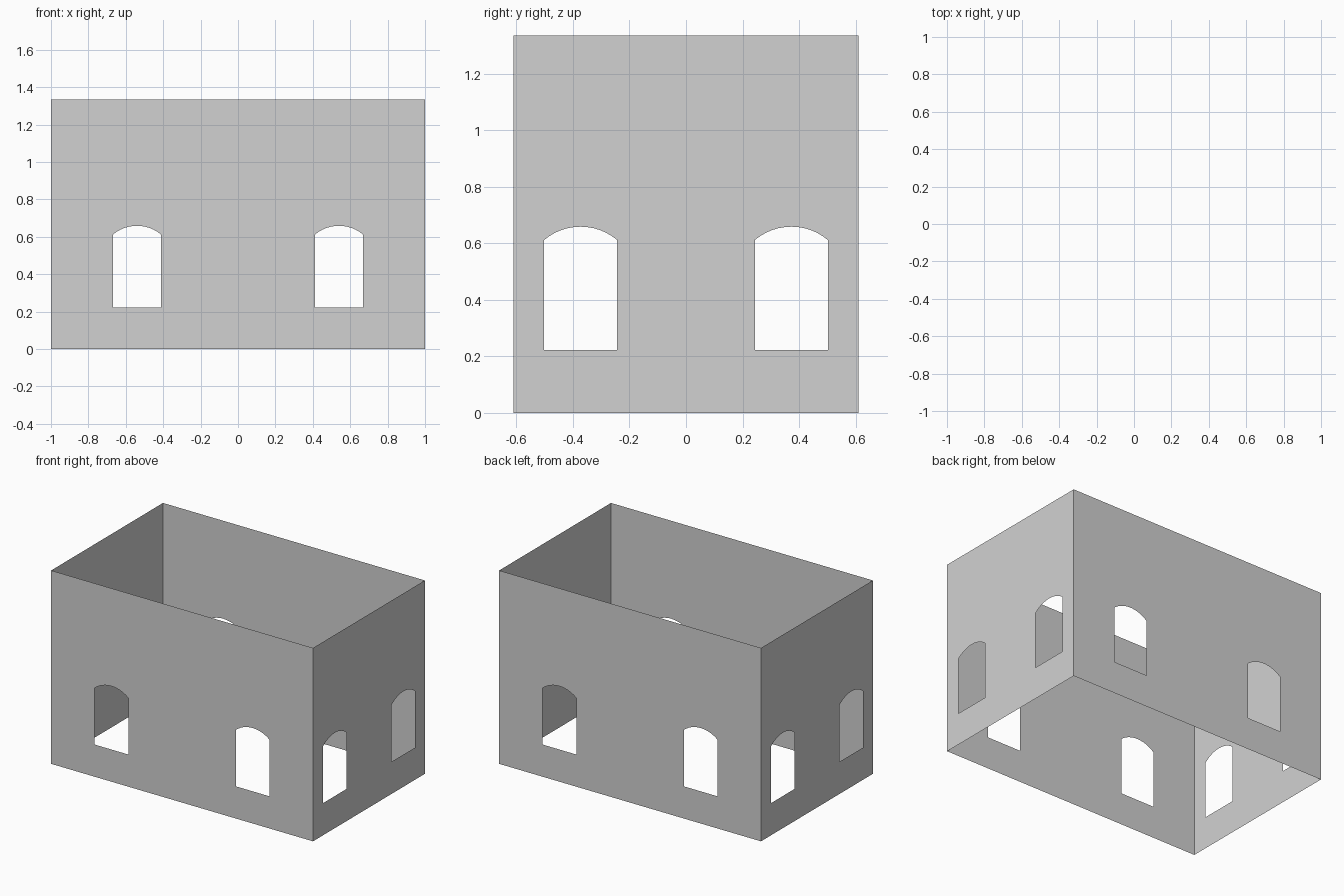
import bpy, bmesh, math
from mathutils import Matrix

cube = bpy.data.objects.get("Cube")
if cube:
    bpy.data.objects.remove(cube, do_unlink=True)

HALF_X, HALF_Y, HEIGHT = 1.0, 0.61, 1.335
SILL, SPRING, APEX = 0.222, 0.612, 0.659
WINDOW_HALF = 0.129
ARC_STEPS = 12

grey = bpy.data.materials.new("light_grey")
grey.use_nodes = True
colour = (0.64, 0.64, 0.64, 1)
grey.diffuse_color = colour
grey.node_tree.nodes["Principled BSDF"].inputs["Base Color"].default_value = colour


def arch(centre):
    """Shallow circular arch from left spring point to right spring point."""
    rise = APEX - SPRING
    radius = (WINDOW_HALF ** 2 + rise ** 2) / (2 * rise)
    sweep = math.asin(WINDOW_HALF / radius)
    angles = [sweep * (2 * i / ARC_STEPS - 1) for i in range(ARC_STEPS + 1)]
    return [(centre + radius * math.sin(a), APEX - radius + radius * math.cos(a))
            for a in angles]


def wall(name, half, offset, window, turn):
    """Thin sheet with two arched openings, facing -y before it is turned."""
    bm = bmesh.new()

    def face(points):
        bm.faces.new([bm.verts.new((x, -offset, z)) for x, z in points])

    left = -half
    for centre in (-window, window):
        a, b = centre - WINDOW_HALF, centre + WINDOW_HALF
        # pier beside the opening, then the parts below and above it
        pier = [(left, 0), (a, 0), (a, SILL), (a, SPRING), (a, HEIGHT), (left, HEIGHT)]
        if left > -half:
            pier += [(left, SPRING), (left, SILL)]
        face(pier)
        face([(a, 0), (b, 0), (b, SILL), (a, SILL)])
        face(arch(centre) + [(b, HEIGHT), (a, HEIGHT)])
        left = b
    face([(left, 0), (half, 0), (half, HEIGHT), (left, HEIGHT),
          (left, SPRING), (left, SILL)])

    bmesh.ops.remove_doubles(bm, verts=bm.verts, dist=0.0001)
    bm.transform(Matrix.Rotation(turn, 4, "Z"))
    mesh = bpy.data.meshes.new(name)
    bm.to_mesh(mesh)
    bm.free()
    mesh.materials.append(grey)
    bpy.context.collection.objects.link(bpy.data.objects.new(name, mesh))


# Long walls
wall("front_wall", HALF_X, HALF_Y, 0.54, 0)
wall("back_wall", HALF_X, HALF_Y, 0.54, math.pi)
# Short end walls
wall("left_wall", HALF_Y, HALF_X, 0.373, math.pi / 2)
wall("right_wall", HALF_Y, HALF_X, 0.373, -math.pi / 2)
